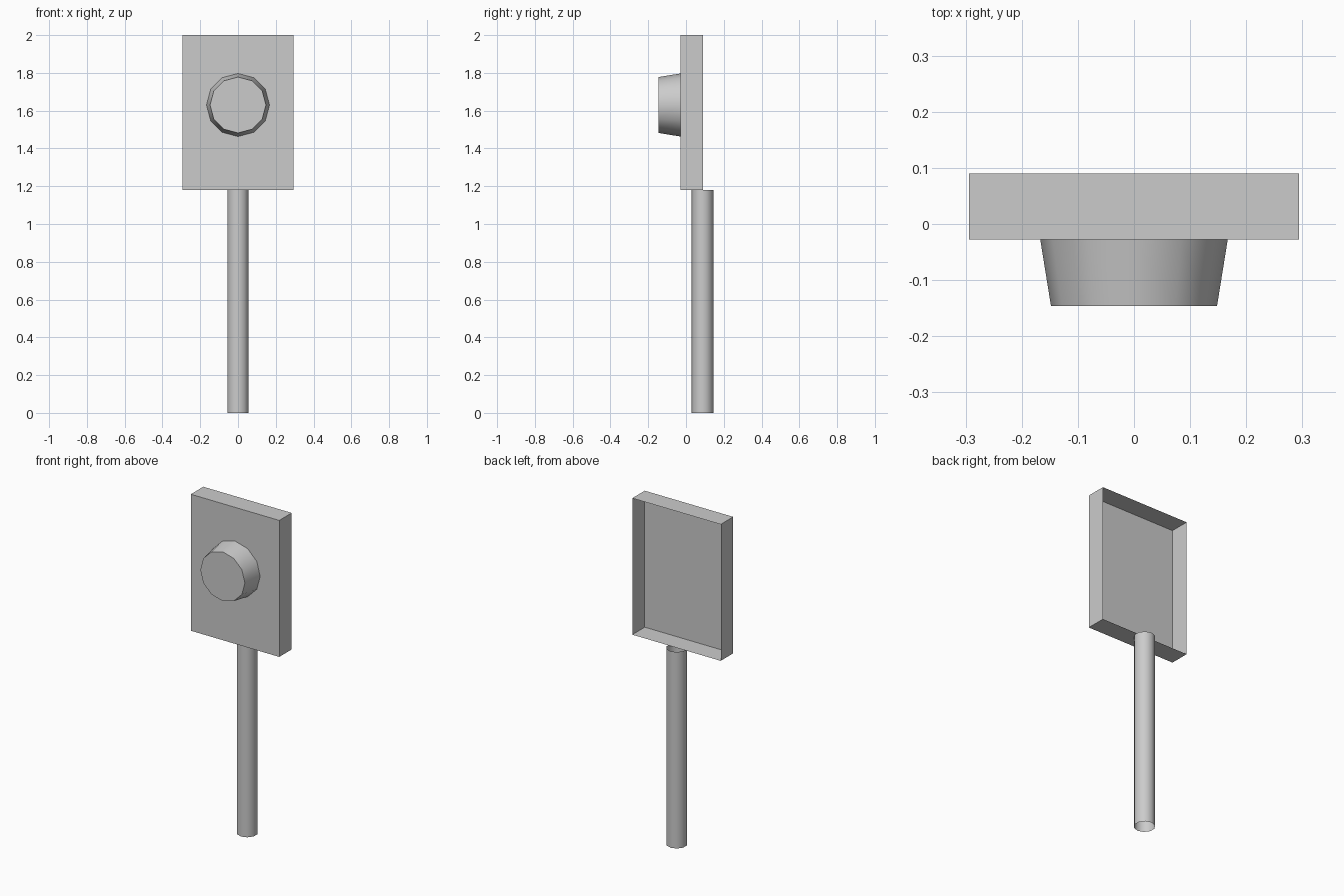
import bpy
import bmesh
import math
from mathutils import Matrix, Vector

cube = bpy.data.objects.get("Cube")
if cube:
    bpy.data.objects.remove(cube, do_unlink=True)

grey = bpy.data.materials.new("plain grey")
grey.use_nodes = True
grey.diffuse_color = (0.6, 0.6, 0.6, 1)
grey.node_tree.nodes["Principled BSDF"].inputs["Base Color"].default_value = (0.6, 0.6, 0.6, 1)


def add_part(name, bm, smooth=False):
    mesh = bpy.data.meshes.new(name)
    bm.to_mesh(mesh)
    bm.free()
    mesh.materials.append(grey)
    obj = bpy.data.objects.new(name, mesh)
    bpy.context.collection.objects.link(obj)
    if smooth:
        bpy.ops.object.select_all(action="DESELECT")
        obj.select_set(True)
        bpy.context.view_layer.objects.active = obj
        bpy.ops.object.shade_smooth_by_angle(angle=math.radians(40))
    return obj


def delete_facing(bm, direction):
    """Open the shell by removing the faces that point along a direction."""
    bm.normal_update()
    faces = [f for f in bm.faces if f.normal.dot(Vector(direction)) > 0.9]
    bmesh.ops.delete(bm, geom=faces, context="FACES_ONLY")


# Sign panel: a thin-walled tray, open at the back
bm = bmesh.new()
bmesh.ops.create_cube(bm, size=1, matrix=Matrix.Translation((0, 0.031, 1.59))
                      @ Matrix.Diagonal((0.588, 0.118, 0.82, 1)))
delete_facing(bm, (0, 1, 0))
add_part("panel", bm)

# Tapered round knob, closed at the front and open against the panel
bm = bmesh.new()
bmesh.ops.create_cone(bm, cap_ends=True, segments=12, radius1=0.167, radius2=0.148, depth=0.118,
                      matrix=Matrix.Translation((0, -0.087, 1.63))
                      @ Matrix.Rotation(math.pi / 2, 4, "X"))
delete_facing(bm, (0, 1, 0))
add_part("knob", bm, smooth=True)

# Post: a hollow ten-sided tube, open at both ends
bm = bmesh.new()
bmesh.ops.create_cone(bm, cap_ends=False, segments=10, radius1=0.058, radius2=0.058, depth=1.18,
                      matrix=Matrix.Translation((0, 0.088, 0.59)))
add_part("post", bm, smooth=True)
